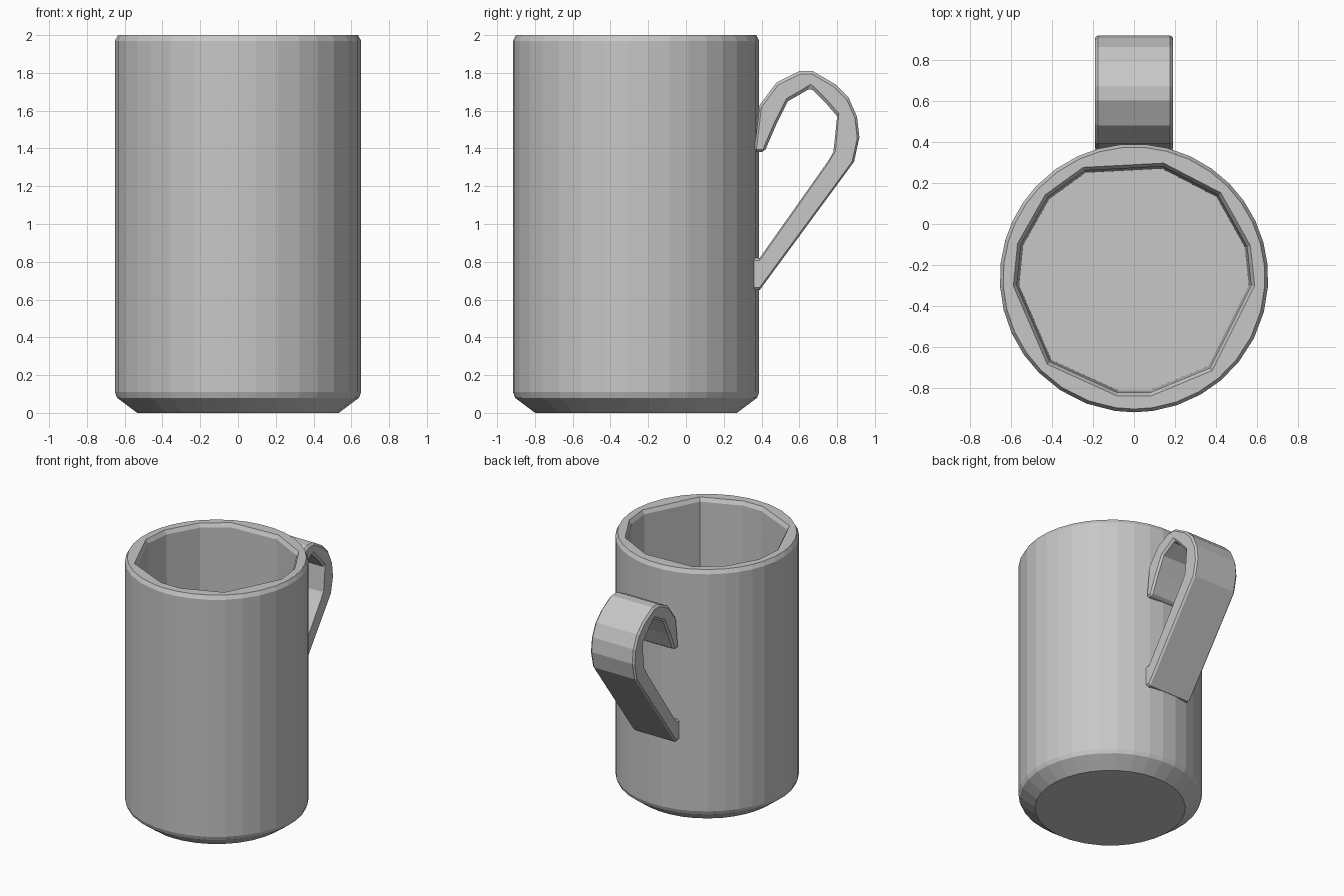
import bpy, bmesh
from math import pi
from mathutils import Vector

if "Cube" in bpy.data.objects:
    bpy.data.objects.remove(bpy.data.objects["Cube"])

CENTRE = Vector((0, -0.263))
STEP = 2 * pi / 34

# Single clay grey colour
grey = bpy.data.materials.new("clay_grey")
grey.use_nodes = True
colour = (0.57, 0.57, 0.57, 1)
grey.diffuse_color = colour
grey.node_tree.nodes["Principled BSDF"].inputs["Base Color"].default_value = colour


def loft(name, sections, close_ends=True):
    """Skin a list of equal-length closed sections and cap both ends."""
    bm = bmesh.new()
    loops = [[bm.verts.new(p) for p in section] for section in sections]
    for a, b in zip(loops, loops[1:]):
        for k in range(len(a)):
            n = (k + 1) % len(a)
            bm.faces.new((a[k], a[n], b[n], b[k]))
    bm.faces.new(loops[0])
    bm.faces.new(loops[-1])
    bmesh.ops.recalc_face_normals(bm, faces=bm.faces)
    mesh = bpy.data.meshes.new(name)
    bm.to_mesh(mesh)
    bm.free()
    mesh.materials.append(grey)
    obj = bpy.data.objects.new(name, mesh)
    bpy.context.collection.objects.link(obj)
    return obj


# Coarse bore outline, subdivided so that the round outside can share its spokes
corners = [Vector(p) - CENTRE for p in
           [(0.57, -0.3), (0.55, -0.11), (0.41, 0.14), (0.14, 0.28), (-0.24, 0.26),
            (-0.42, 0.13), (-0.55, -0.1), (-0.57, -0.3), (-0.41, -0.67),
            (-0.08, -0.82), (0.08, -0.82), (0.37, -0.7)]]
bore = []
for a, b in zip(corners, corners[1:] + corners[:1]):
    count = max(1, round(a.angle(b) / STEP))
    bore += [a.lerp(b, i / count) for i in range(count)]


def level(points, z):
    return [(*(CENTRE + p), z) for p in points]


# Cup: up the outside, over the rim, down the bore to the floor
profile = [(0.535, 0), (0.642, 0.08), (0.653, 0.11), (0.653, 1.97), (0.637, 2.0)]
lining = [(1.03, 2.0), (1.0, 1.97), (0.98, 0.1)]
loft("cup", [level([p.normalized() * r for p in bore], z) for r, z in profile]
     + [level([p * f for p in bore], z) for f, z in lining])

# Handle: flat strap following an outer and an inner outline (y, z)
outer = [(0.36, 1.38), (0.39, 1.63), (0.48, 1.75), (0.6, 1.81), (0.67, 1.81), (0.79, 1.74),
         (0.86, 1.67), (0.905, 1.57), (0.918, 1.46), (0.89, 1.33), (0.39, 0.65), (0.34, 0.65)]
inner = [(0.415, 1.38), (0.475, 1.52), (0.54, 1.65), (0.61, 1.69), (0.66, 1.72), (0.74, 1.64),
         (0.8, 1.57), (0.79, 1.47), (0.78, 1.38), (0.75, 1.33), (0.39, 0.82), (0.34, 0.82)]
HALF = 0.19
handle = loft("handle", [[(-HALF, *o), (HALF, *o), (HALF, *i), (-HALF, *i)]
                         for o, i in zip(outer, inner)])
bevel = handle.modifiers.new("worn_edges", "BEVEL")
bevel.width = 0.014
bevel.segments = 1
bevel.limit_method = "ANGLE"
bevel.angle_limit = 1.0
